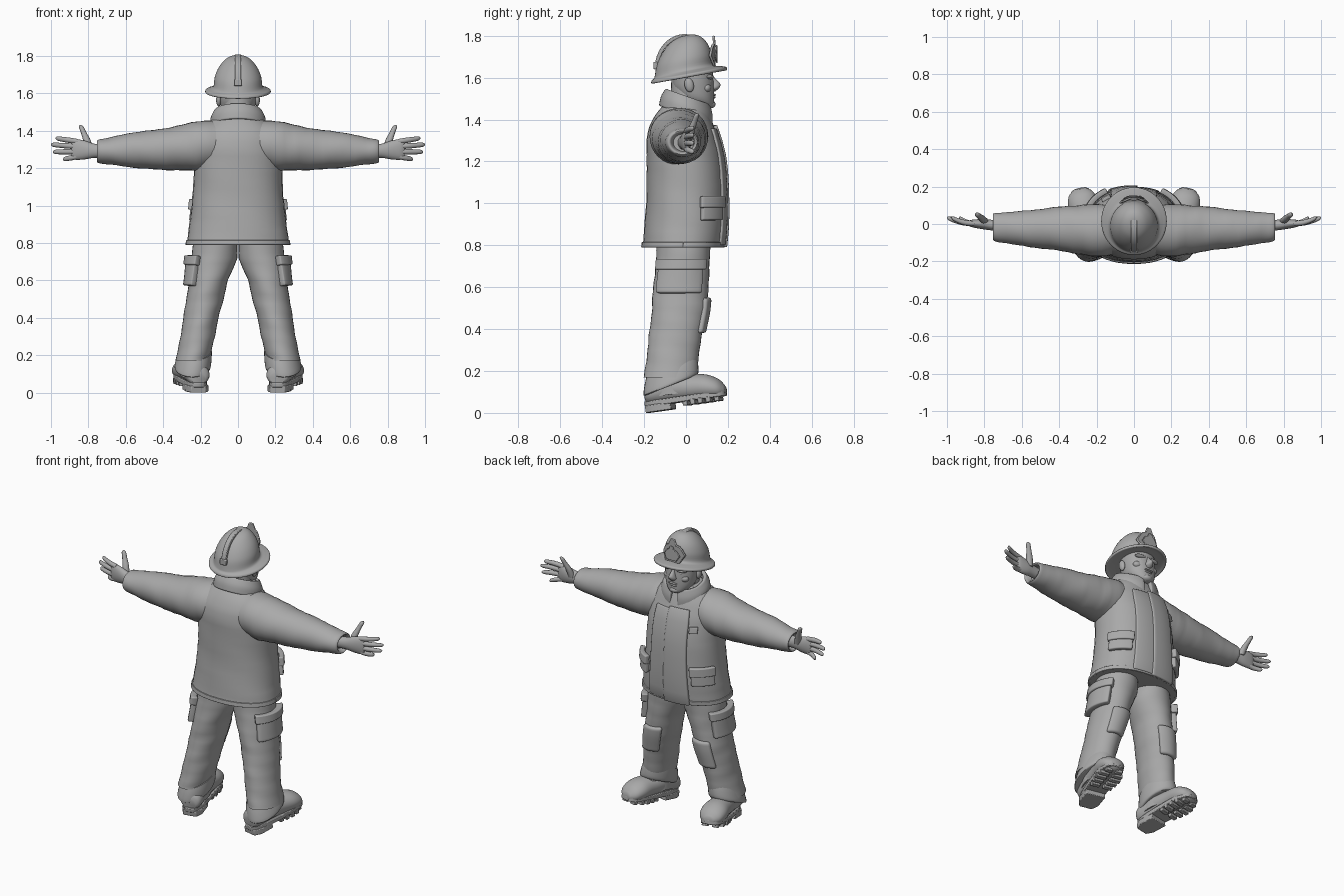
import bpy, bmesh, math
from math import sin, cos, pi, radians
from mathutils import Matrix, Vector

if "Cube" in bpy.data.objects:
    bpy.data.objects.remove(bpy.data.objects["Cube"])

grey = bpy.data.materials.new("plain grey")
grey.use_nodes = True
COLOUR = (0.4, 0.4, 0.4, 1)
grey.diffuse_color = COLOUR
grey.node_tree.nodes["Principled BSDF"].inputs["Base Color"].default_value = COLOUR


def finish(name, bm, mirror=False, matrix=None, angle=40, solid=0, bevel=0):
    """Turn a bmesh into a shaded object with its modifiers."""
    if not solid:
        bmesh.ops.recalc_face_normals(bm, faces=bm.faces)
    me = bpy.data.meshes.new(name)
    bm.to_mesh(me)
    bm.free()
    if matrix:
        me.transform(matrix)
    me.materials.append(grey)
    ob = bpy.data.objects.new(name, me)
    bpy.context.collection.objects.link(ob)
    bpy.ops.object.select_all(action='DESELECT')
    ob.select_set(True)
    bpy.context.view_layer.objects.active = ob
    bpy.ops.object.shade_smooth_by_angle(angle=radians(angle))
    if solid:
        m = ob.modifiers.new("Thickness", 'SOLIDIFY')
        m.thickness, m.offset = solid, -1
    if bevel:
        m = ob.modifiers.new("Soft edge", 'BEVEL')
        m.width, m.segments = bevel, 2
    if mirror:
        ob.modifiers.new("Mirror", 'MIRROR')
    return ob


def sample(rings, u):
    """Smooth ring between the listed ones; u counts rings."""
    i = min(int(u), len(rings) - 2)
    f = u - i
    p = [rings[max(0, min(len(rings) - 1, i + k))] for k in (-1, 0, 1, 2)]
    return [b + .5 * f * (c - a + f * (2*a - 5*b + 4*c - d + f * (3*(b - c) + d - a)))
            for a, b, c, d in zip(*p)]


def at(rings, t):
    """Ring at a given height."""
    for i in range(len(rings) - 1):
        a, b = rings[i][0], rings[i + 1][0]
        if min(a, b) <= t <= max(a, b):
            lo, hi = 0, 1
            for _ in range(20):
                mid = (lo + hi) / 2
                if (sample(rings, i + mid)[0] < t) == (b > a):
                    lo = mid
                else:
                    hi = mid
            return sample(rings, i + lo)
    return rings[-1]


def point(ring, a, axis='z', off=0, tilt=0, ripple=0, power=1):
    t, c1, c2, r1, r2 = ring
    k = 1 + ripple * sin(t * 55 + 2 * a) * cos(t * 21 - a)
    bend = lambda v: math.copysign(abs(v) ** power, v)
    p = c1 + (r1 * k + off) * bend(cos(a))
    q = c2 + (r2 * k + off) * bend(sin(a))
    if axis == 'z':
        return (p, q, t + tilt * q)
    return (t, p, q) if axis == 'x' else (p, t, q)


def loft(name, rings, axis='z', sides=32, steps=4, mirror=False, matrix=None, angle=40, **kw):
    """Closed skin over a row of elliptical rings."""
    bm = bmesh.new()
    n = (len(rings) - 1) * steps
    rows = []
    for j in range(n + 1):
        r = sample(rings, j / steps)
        rows.append([bm.verts.new(point(r, 2*pi*i/sides, axis, **kw)) for i in range(sides)])
    for a, b in zip(rows, rows[1:]):
        for i in range(sides):
            k = (i + 1) % sides
            bm.faces.new((a[i], a[k], b[k], b[i]))
    bm.faces.new(rows[0])
    bm.faces.new(rows[-1])
    return finish(name, bm, mirror, matrix, angle)


def wrap(name, rings, z0, z1, a0, a1, off, thick=.03, mirror=False, bevel=.006, cols=10, **kw):
    """Thick patch that follows the surface of a loft."""
    bm = bmesh.new()
    rows = []
    for j in range(9):
        r = at(rings, z0 + (z1 - z0) * j / 8)
        rows.append([bm.verts.new(point(r, radians(a0 + (a1 - a0) * i / cols), off=off, **kw))
                     for i in range(cols + 1)])
    for a, b in zip(rows, rows[1:]):
        for i in range(cols):
            bm.faces.new((a[i], a[i+1], b[i+1], b[i]))
    return finish(name, bm, mirror, solid=thick, bevel=bevel)


def prism(name, outline, depth, place, bevel=.004, **kw):
    """Flat outline pushed along its normal; place maps (u, v, w) to xyz."""
    bm = bmesh.new()
    lo, hi = [[bm.verts.new(place(u, v, w)) for u, v in outline] for w in depth]
    bm.faces.new(lo)
    bm.faces.new(hi)
    for i in range(len(lo)):
        k = (i + 1) % len(lo)
        bm.faces.new((lo[i], lo[k], hi[k], hi[i]))
    return finish(name, bm, bevel=bevel, **kw)


def blob(name, loc, size, mirror=False, rot=0):
    bm = bmesh.new()
    bmesh.ops.create_uvsphere(bm, u_segments=16, v_segments=10, radius=1)
    m = Matrix.Translation(loc) @ Matrix.Rotation(rot, 4, 'X') @ Matrix.Diagonal((*size, 1))
    return finish(name, bm, mirror, m)


# Jacket with placket, pockets, patch and collar
torso = [(.79, 0, -.015, .275, .193), (.9, 0, -.005, .26, .193), (1.05, 0, 0, .243, .188),
         (1.2, 0, -.005, .236, .183), (1.32, 0, -.018, .23, .168), (1.4, 0, -.02, .2, .14),
         (1.46, 0, -.01, .14, .105), (1.49, 0, 0, .1, .085)]
full = dict(power=.9)
loft("jacket", torso, ripple=.008, **full)
wrap("jacket_hem", torso, .79, .815, 0, 360, .006, .012, cols=48, bevel=.002, **full)
wrap("placket_under", torso, .8, 1.36, 62, 90, .01, **full)
wrap("placket_flap", torso, .79, 1.375, 87, 117, .018, **full)
wrap("front_pocket", torso, .92, 1.0, 20, 57, .022, mirror=True, **full)
wrap("front_pocket_flap", torso, .98, 1.035, 18, 59, .032, mirror=True, **full)
wrap("chest_patch", torso, 1.24, 1.28, 119, 133, .014, **full)
collar = [(1.42, 0, .0, .145, .125), (1.47, 0, .005, .142, .12), (1.52, 0, .01, .118, .1)]
wrap("collar", collar, 1.42, 1.515, 100, 440, .004, .022, cols=40, tilt=-.35)

# Sleeves
loft("sleeve", [(.1, -.03, 1.33, .13, .125), (.2, -.035, 1.32, .14, .133),
                (.3, -.03, 1.31, .13, .122), (.42, -.025, 1.3, .115, .108),
                (.56, -.025, 1.297, .098, .094), (.68, -.02, 1.292, .083, .073),
                (.745, -.017, 1.29, .075, .063), (.752, -.015, 1.29, .06, .05),
                (.72, -.01, 1.29, .05, .042)], 'x', mirror=True, ripple=.022)

# Hands
loft("palm", [(.71, -.01, 1.29, .03, .035), (.77, -.005, 1.293, .028, .038),
              (.82, 0, 1.297, .026, .05), (.87, .003, 1.3, .019, .055),
              (.89, .004, 1.3, .01, .045)], 'x', sides=20, mirror=True)
for finger, z0, z1, tip in (("index", 1.342, 1.36, .975), ("middle", 1.315, 1.326, 1.0),
                            ("ring", 1.288, 1.287, .99), ("little", 1.263, 1.247, .935)):
    rings = []
    for f, r in ((0, .014), (.35, .0145), (.65, .0135), (.92, .011), (1, .003)):
        y = .002 + .032 * f * f
        rings.append((.855 + (tip - .855) * f, y, z0 + (z1 - z0) * f, r, r))
    loft(finger + "_finger", rings, 'x', sides=12, mirror=True)
loft("thumb", [(1.3, .795, .01, .02, .02), (1.35, .808, .025, .02, .018),
               (1.39, .825, .04, .015, .014), (1.42, .838, .05, .013, .012),
               (1.43, .842, .053, .004, .004)], sides=12, mirror=True)

# Trousers with cargo pockets and knee pads
leg = [(.82, .12, -.01, .115, .13), (.72, .127, -.015, .122, .128), (.6, .157, -.025, .104, .132),
       (.5, .177, -.03, .1, .132), (.4, .198, -.045, .094, .128), (.3, .216, -.06, .092, .124),
       (.2, .237, -.072, .09, .124), (.17, .243, -.075, .092, .127)]
loft("trouser_leg", leg, mirror=True, ripple=.02)
hem = [(.25, .228, -.068, .088, .12), (.21, .235, -.07, .094, .128), (.165, .243, -.072, .096, .13),
       (.16, .243, -.072, .08, .11)]
loft("trouser_cuff", hem, mirror=True, tilt=.4)
wrap("cargo_pocket", leg, .575, .7, -48, 40, .03, .04, mirror=True)
wrap("cargo_pocket_flap", leg, .685, .735, -52, 44, .04, .04, mirror=True)
wrap("knee_pad", leg, .38, .55, 55, 125, .016, .03, mirror=True, bevel=.012)

# Boots, turned out with the toes raised
stance = (Matrix.Translation((.25, 0, .026)) @ Matrix.Rotation(radians(-12), 4, 'Z')
          @ Matrix.Rotation(radians(8), 4, 'X'))
foot = dict(mirror=True, matrix=stance)
loft("boot", [(-.185, 0, .075, .04, .03), (-.16, 0, .09, .064, .055), (-.06, 0, .1, .068, .07),
              (.04, 0, .09, .072, .065), (.12, 0, .08, .08, .062), (.175, 0, .066, .066, .046),
              (.203, 0, .055, .03, .02)], 'y', **foot)
loft("ankle", [(.07, 0, -.06, .07, .11), (.14, 0, -.06, .07, .1), (.2, 0, -.065, .07, .09)], **foot)
sole = []
for i in range(32):
    a = 2 * pi * i / 32
    y = .2 * math.copysign(abs(sin(a)) ** .7, sin(a))
    sole.append(((.07 + .05 * y) * math.copysign(abs(cos(a)) ** .6, cos(a)), y + .004))
flat = lambda u, v, w: (u, v, w)
prism("sole", sole, (.028, .055), flat, **foot)
heel = [(-.062, -.06), (.062, -.06), (.062, -.15), (.04, -.19), (-.04, -.19), (-.062, -.15)]
prism("heel", heel, (0, .035), flat, **foot)
for i in range(5):
    y, w = .0 + .038 * i, (.066, .074, .078, .072, .052)[i]
    for s in (-1, 1):
        lug = [(s * .012, y), (s * w, y), (s * w, y + .024), (s * .012, y + .024)]
        prism("sole_lug", lug, (.008, .035), flat, bevel=.003, **foot)

# Head and face
loft("neck", [(1.4, 0, -.005, .085, .08), (1.5, 0, .005, .08, .078), (1.6, 0, .01, .08, .08)])
loft("head", [(1.452, 0, .09, .025, .025), (1.465, 0, .078, .055, .054), (1.5, 0, .052, .084, .082),
              (1.55, 0, .036, .096, .098), (1.6, 0, .03, .1, .1), (1.67, 0, .02, .1, .105)], power=.93)
loft("nose", [(1.535, 0, .12, .012, .02), (1.55, 0, .128, .024, .03), (1.57, 0, .132, .018, .032),
              (1.595, 0, .12, .011, .02), (1.615, 0, .115, .01, .012)], sides=16)
blob("brow", (.042, .112, 1.603), (.042, .02, .012), True)
blob("cheek", (.055, .098, 1.55), (.03, .022, .022), True)
blob("eye", (.04, .112, 1.582), (.017, .012, .01), True)
blob("upper_lip", (0, .131, 1.518), (.03, .012, .006))
blob("lower_lip", (0, .129, 1.506), (.027, .012, .007))
blob("chin", (0, .115, 1.473), (.034, .026, .02))
blob("ear", (.103, .015, 1.565), (.014, .022, .035), True, .2)

# Helmet with ridge, buckle and front shield
loft("helmet", [(1.612, 0, 0, .1, .11), (1.606, 0, .012, .15, .16), (1.6, 0, .015, .168, .176),
                (1.605, 0, .015, .175, .181), (1.616, 0, .015, .172, .178),
                (1.625, 0, .008, .15, .16), (1.64, 0, -.01, .131, .138),
                (1.69, 0, -.008, .124, .13), (1.74, 0, -.003, .102, .108),
                (1.78, 0, 0, .068, .074), (1.798, 0, .003, .035, .038), (1.802, 0, .004, .003, .003)],
     sides=48, tilt=.18, angle=50)
arc = [(cos(a) * r - .006, 1.64 + sin(a) * s) for r, s, order in ((.144, .168, 1), (.125, .15, -1))
       for a in [radians(5 + 170 * i / 20) for i in range(21)][::order]]
prism("helmet_ridge", arc, (-.016, .016), lambda u, v, w: (w, u, v))
buckle = [(-.022, 1.64), (.022, 1.64), (.022, 1.675), (-.022, 1.675)]
prism("rear_buckle", buckle, (-.155, -.135), lambda u, v, w: (u, w, v))
half = [(.05, 0), (.078, .05), (.06, .085), (.045, .105), (.028, .11), (.014, .145)]
shield = half + [(-u, v) for u, v in half[::-1]]
prism("front_shield", shield, (0, .012),
      lambda u, v, w: (u, .142 - v * .1 + w - u * u * 5, 1.655 + v))
prism("shield_panel", [(u * .7, v * .6 + .015) for u, v in shield], (.01, .018),
      lambda u, v, w: (u, .142 - v * .1 + w - u * u * 5, 1.655 + v))
